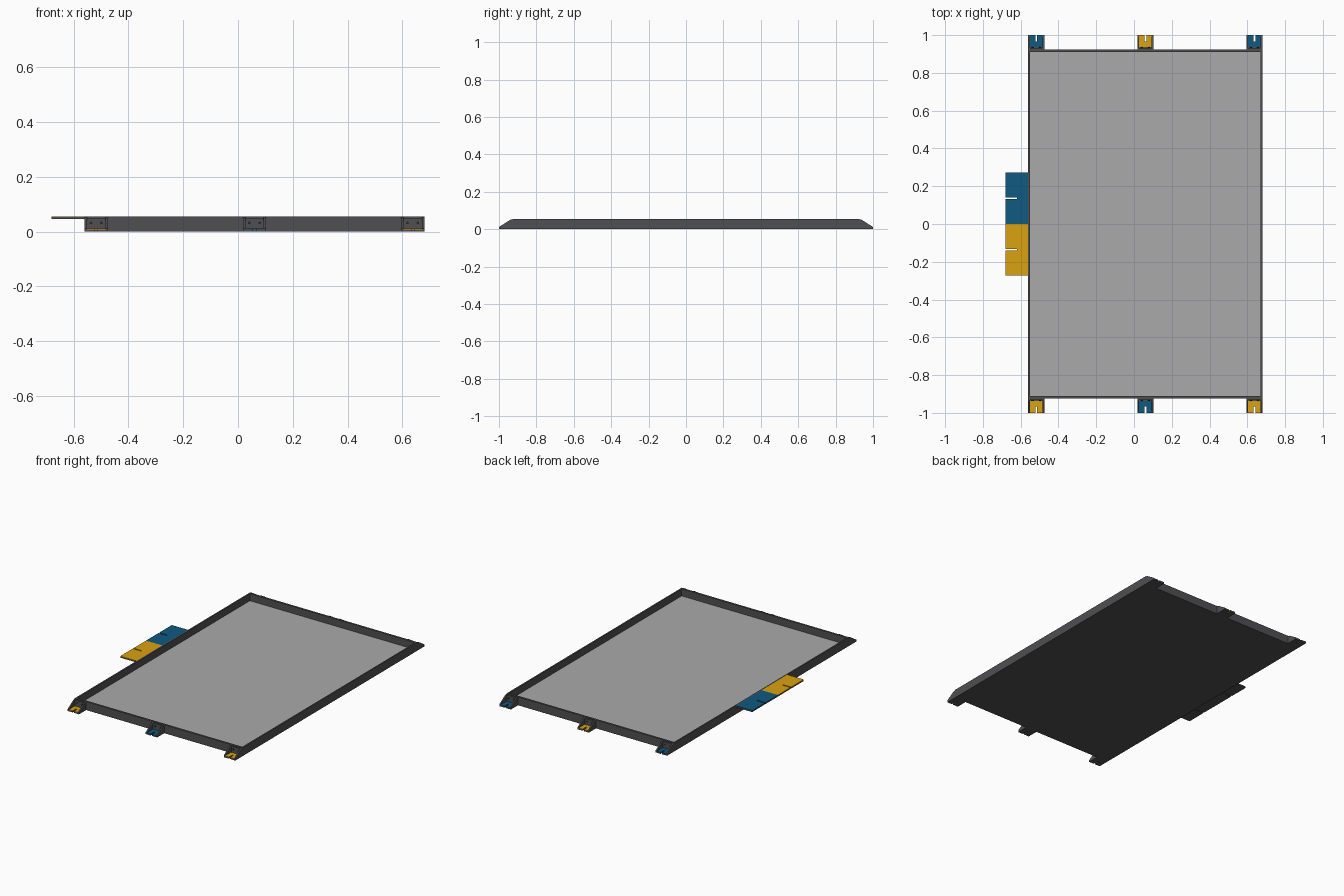
import bpy, bmesh, math
from mathutils import Vector, Matrix

if "Cube" in bpy.data.objects:
    bpy.data.objects.remove(bpy.data.objects["Cube"])


def material(name, col):
    m = bpy.data.materials.new(name)
    m.diffuse_color = (*col, 1)
    m.use_nodes = True
    m.node_tree.nodes["Principled BSDF"].inputs["Base Color"].default_value = m.diffuse_color
    return m


DARK = material("dark_grey", (0.08, 0.08, 0.085))
LIGHT = material("light_grey", (0.4, 0.4, 0.4))
BLACK = material("near_black", (0.02, 0.02, 0.02))
BLUE = material("blue", (0.005, 0.1, 0.22))
YELLOW = material("yellow", (0.7, 0.36, 0.005))


def finish(name, bm, mat):
    bmesh.ops.recalc_face_normals(bm, faces=bm.faces)
    me = bpy.data.meshes.new(name)
    bm.to_mesh(me)
    bm.free()
    me.materials.append(mat)
    ob = bpy.data.objects.new(name, me)
    bpy.context.collection.objects.link(ob)
    return ob


def prism(name, pts, axis, lo, hi, mat):
    """Extrude a 2D outline along x (points are y,z) or z (points are x,y)."""
    bm = bmesh.new()
    place = (lambda a, b: (lo, a, b)) if axis == "x" else (lambda a, b: (a, b, lo))
    face = bm.faces.new([bm.verts.new(place(a, b)) for a, b in pts])
    ext = bmesh.ops.extrude_face_region(bm, geom=[face])
    move = Vector((hi - lo, 0, 0)) if axis == "x" else Vector((0, 0, hi - lo))
    bmesh.ops.translate(bm, vec=move,
                        verts=[v for v in ext["geom"] if isinstance(v, bmesh.types.BMVert)])
    return finish(name, bm, mat)


def box(name, x0, x1, y0, y1, z0, z1, mat):
    return prism(name, [(x0, y0), (x1, y0), (x1, y1), (x0, y1)], "z", z0, z1, mat)


X0, X1, Y, TOP = -0.56, 0.68, 0.925, 0.056

# tray floor and the light panel lying in it
box("tray_floor", X0, X1, -Y, Y, 0, 0.005, DARK)
box("tray_panel", X0 + 0.01, X1 - 0.01, -Y + 0.014, Y - 0.014, 0.005, 0.009, LIGHT)

# thin rim walls
box("left_wall", X0, X0 + 0.01, -Y, Y, 0.005, TOP, DARK)
box("right_wall", X1 - 0.01, X1, -Y, Y, 0.005, TOP, DARK)
for s, side in ((-1, "front"), (1, "back")):
    box(side + "_wall", X0 + 0.01, X1 - 0.01, s * (Y - 0.014), s * Y, 0.005, TOP, DARK)


def bracket(tag, cx, s, colour):
    h = 0.0425
    # sloped cheeks
    cheek = [(s * Y, 0), (s, 0), (s, 0.012), (s * 0.94, 0.05), (s * Y, 0.054)]
    for d, side in ((-1, "left"), (1, "right")):
        a, b = sorted((cx + d * h, cx + d * (h - 0.009)))
        prism(f"{tag}_{side}_cheek", cheek, "x", a, b, DARK)
    # slotted foot with coloured pad on top
    w = h - 0.009

    def foot(inner, half):
        return [(cx - half, s * inner), (cx + half, s * inner), (cx + half, s),
                (cx + 0.005, s), (cx + 0.005, s * 0.965), (cx - 0.005, s * 0.965),
                (cx - 0.005, s), (cx - half, s)]
    prism(tag + "_foot", foot(Y, w), "z", 0, 0.008, DARK)
    prism(tag + "_pad", foot(0.936, w), "z", 0.008, 0.011, colour)
    # mounting plate with two bolts
    box(tag + "_plate", cx - w, cx + w, s * Y, s * (Y + 0.008), 0.008, 0.05, DARK)
    for d in (-1, 1):
        bm = bmesh.new()
        bmesh.ops.create_cone(bm, cap_ends=True, segments=12, radius1=0.005,
                              radius2=0.005, depth=0.004)
        bm.transform(Matrix.Translation((cx + d * 0.019, s * (Y + 0.009), 0.032))
                     @ Matrix.Rotation(math.pi / 2, 4, "X"))
        finish(tag + "_bolt", bm, BLACK)


# three brackets on each short end, colours alternating
for s, end, colours in ((-1, "front", (YELLOW, BLUE, YELLOW)), (1, "back", (BLUE, YELLOW, BLUE))):
    for cx, pos, col in zip((-0.5175, 0.06, 0.6375), ("left", "middle", "right"), colours):
        bracket(f"{end}_{pos}_bracket", cx, s, col)

# two slotted side tabs, coloured on top
for s, end, col in ((-1, "front", YELLOW), (1, "back", BLUE)):
    outline = [(X0, 0), (X0, s * 0.272), (-0.68, s * 0.272), (-0.68, s * 0.14),
               (-0.62, s * 0.14), (-0.62, s * 0.132), (-0.68, s * 0.132), (-0.68, 0)]
    prism(end + "_tab", outline, "z", 0.046, 0.053, DARK)
    prism(end + "_tab_pad", outline, "z", 0.053, TOP, col)
